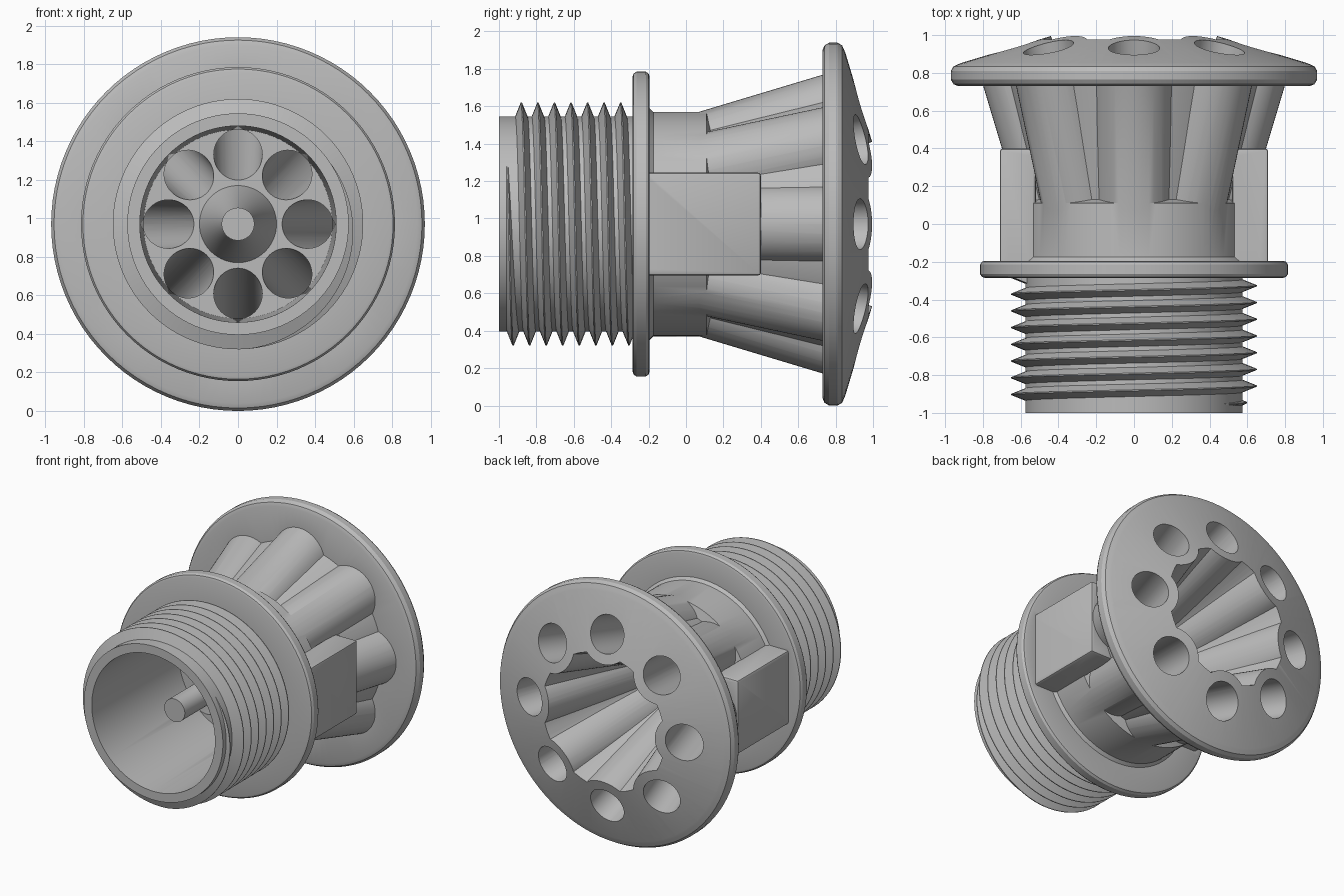
import bpy, bmesh
from math import pi, tau, sin, cos, radians
from mathutils import Vector, Matrix

cube = bpy.data.objects.get("Cube")
if cube:
    bpy.data.objects.remove(cube, do_unlink=True)

AXIS_Z = 0.97
CENTRE = Vector((0, 0, AXIS_Z))
SLOPE = 0.3            # outward lean of the spray tubes

grey = bpy.data.materials.new("moulded_grey")
grey.use_nodes = True
grey.diffuse_color = (0.5, 0.5, 0.5, 1)
grey.node_tree.nodes["Principled BSDF"].inputs["Base Color"].default_value = (0.5, 0.5, 0.5, 1)


def make(name, bm):
    bmesh.ops.recalc_face_normals(bm, faces=bm.faces[:])
    mesh = bpy.data.meshes.new(name)
    bm.to_mesh(mesh)
    bm.free()
    mesh.materials.append(grey)
    ob = bpy.data.objects.new(name, mesh)
    bpy.context.collection.objects.link(ob)
    return ob


def lathe(name, profile, steps=96):
    """Spin (radius, y) points, axis to axis, about the nozzle axis."""
    bm = bmesh.new()
    vs = [bm.verts.new((r, y, AXIS_Z)) for r, y in profile]
    es = [bm.edges.new(p) for p in zip(vs, vs[1:])]
    bmesh.ops.spin(bm, geom=vs + es, cent=CENTRE, axis=(0, 1, 0),
                   angle=tau, steps=steps, use_merge=True)
    bmesh.ops.remove_doubles(bm, verts=bm.verts[:], dist=1e-5)
    return make(name, bm)


def tube(name, angle, y0, y1, r0, r1):
    """Leaning cylinder whose axis runs between depths y0 and y1."""
    def on_axis(y):
        ring = 0.36 + SLOPE * y
        return CENTRE + Vector((ring * cos(angle), y, ring * sin(angle)))
    a, b = on_axis(y0), on_axis(y1)
    d = b - a
    bm = bmesh.new()
    mat = Matrix.Translation((a + b) / 2) @ d.to_track_quat('Z', 'Y').to_matrix().to_4x4()
    bmesh.ops.create_cone(bm, cap_ends=True, segments=48, radius1=r0, radius2=r1,
                          depth=d.length, matrix=mat)
    return make(name, bm)


def combine(target, other, operation):
    """Apply a boolean and discard the helper."""
    other.hide_render = True
    mod = target.modifiers.new("combine", 'BOOLEAN')
    mod.operation, mod.solver, mod.object = operation, 'EXACT', other
    bpy.context.view_layer.objects.active = target
    bpy.ops.object.modifier_apply(modifier=mod.name)
    bpy.data.objects.remove(other, do_unlink=True)


def smooth(ob, angle=30):
    bpy.ops.object.select_all(action='DESELECT')
    ob.select_set(True)
    bpy.context.view_layer.objects.active = ob
    bpy.ops.object.shade_smooth_by_angle(angle=radians(angle))


# Hollow body: centre pin, bore, collar, waist, flange and rear funnel
body = lathe("nozzle_body", [
    (0, -0.75), (0.085, -0.75), (0.085, -0.35), (0.2, 0), (0.49, 0), (0.51, -1),
    (0.575, -1), (0.575, -0.285), (0.79, -0.285), (0.805, -0.28), (0.815, -0.265),
    (0.815, -0.215), (0.805, -0.2), (0.79, -0.195), (0.62, -0.195), (0.6, -0.175),
    (0.6, 0.11), (0.535, 0.13), (0.68, 0.73), (0.93, 0.73), (0.955, 0.74),
    (0.97, 0.765), (0.97, 0.81), (0.955, 0.835), (0.93, 0.846), (0.52, 1.02),
    (0.22, 0.15), (0, 0.15)])

# Spanner flats on both sides
for side in (-1, 1):
    bm = bmesh.new()
    bmesh.ops.create_cube(bm, size=1, matrix=Matrix.Translation((side * 0.615, 0.08, AXIS_Z))
                          @ Matrix.Diagonal((0.19, 0.64, 0.55, 1)))
    bmesh.ops.bevel(bm, geom=bm.edges[:], offset=0.015, segments=2, affect='EDGES', profile=0.5)
    combine(body, make("spanner_flat", bm), 'UNION')

# Ring of eight leaning tubes, trimmed flush with the conical back
angles = [i * tau / 8 for i in range(8)]
for a in angles:
    combine(body, tube("spray_tube", a, 0.08, 1.05, 0.21, 0.21), 'UNION')
combine(body, lathe("back_trim", [(0, 1.127), (1.3, 0.737), (1.3, 1.5), (0, 1.5)]), 'DIFFERENCE')
for a in angles:
    combine(body, tube("spray_hole", a, -0.1, 1.15, 0.125, 0.138), 'DIFFERENCE')
smooth(body)

# Right-handed thread: a triangular ridge swept along a helix, tapered at its start
PITCH, STEPS = 0.0885, 96
start, turns = radians(42), 7.65
bm = bmesh.new()
previous = None
for i in range(int(turns * STEPS) + 1):
    t = i / STEPS
    theta = start - t * tau
    y = -0.957 + t * PITCH
    grow = min(1, t / 0.35)
    half = 0.012 + 0.027 * grow
    section = [bm.verts.new((r * cos(theta), y + dy, AXIS_Z + r * sin(theta)))
               for r, dy in ((0.56, -half), (0.57 + 0.08 * grow, -0.003),
                             (0.57 + 0.08 * grow, 0.003), (0.56, half))]
    if previous:
        for k in range(4):
            n = (k + 1) % 4
            bm.faces.new((previous[k], previous[n], section[n], section[k]))
    else:
        bm.faces.new(section)
    previous = section
bm.faces.new(previous)
smooth(make("screw_thread", bm))
